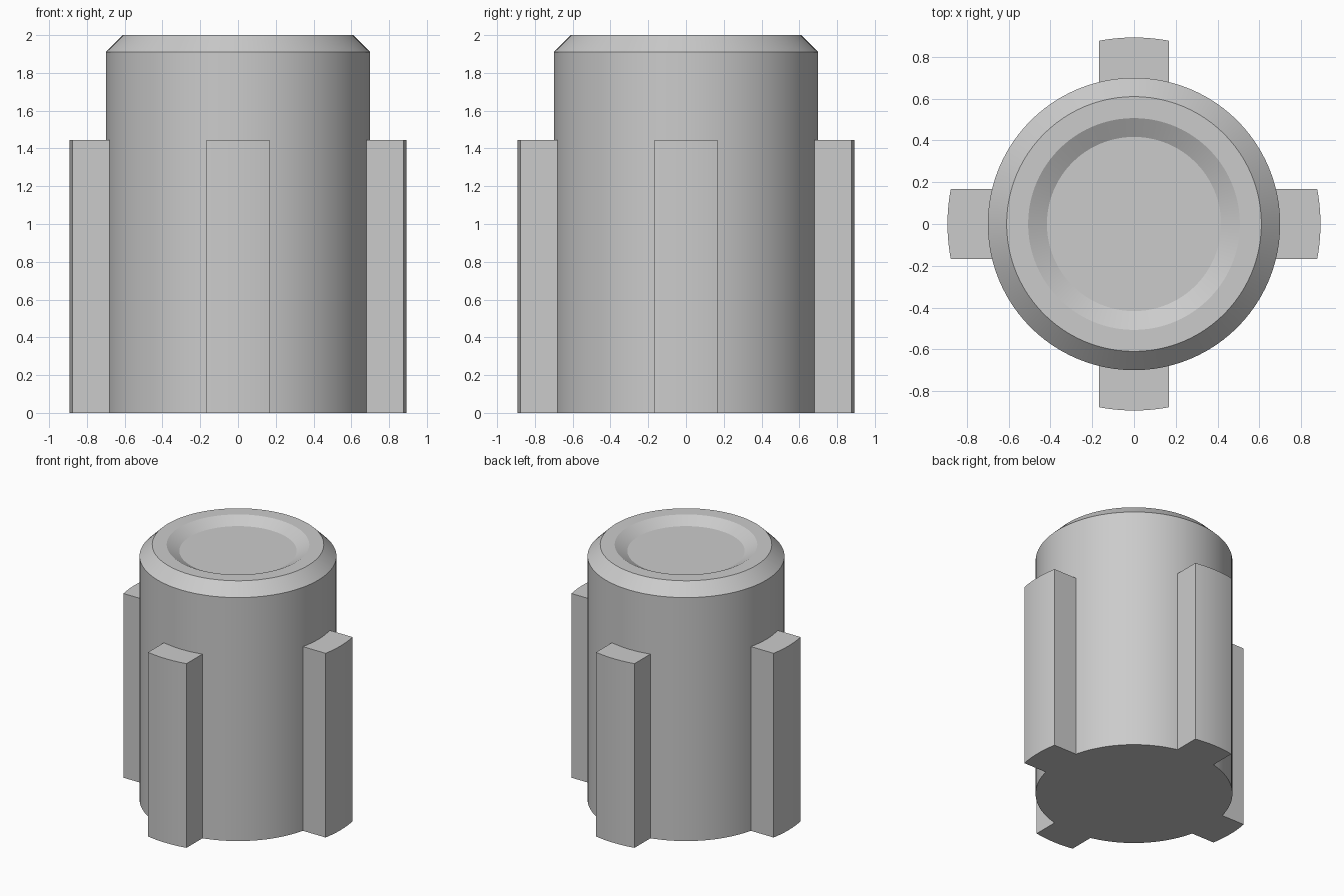
import bpy, bmesh, math

if "Cube" in bpy.data.objects:
    bpy.data.objects.remove(bpy.data.objects["Cube"], do_unlink=True)

GREY = (0.6, 0.6, 0.6, 1)
mat = bpy.data.materials.new("plain_grey")
mat.use_nodes = True
mat.diffuse_color = GREY
mat.node_tree.nodes["Principled BSDF"].inputs["Base Color"].default_value = GREY

SIDES = 96
BODY_R, FIN_R, FIN_HALF, FIN_TOP = 0.70, 0.893, 0.167, 1.445


def finish(bm, name):
    bmesh.ops.recalc_face_normals(bm, faces=bm.faces)
    mesh = bpy.data.meshes.new(name)
    bm.to_mesh(mesh)
    bm.free()
    mesh.materials.append(mat)
    obj = bpy.data.objects.new(name, mesh)
    bpy.context.collection.objects.link(obj)
    bpy.ops.object.select_all(action='DESELECT')
    obj.select_set(True)
    bpy.context.view_layer.objects.active = obj
    bpy.ops.object.shade_smooth_by_angle(angle=math.radians(25))
    return obj


# Round body: chamfered rim and a shallow dished recess on top
profile = [(BODY_R, 0), (BODY_R, 1.91), (0.61, 2.0), (0.507, 2.0), (0.417, 1.95)]
bm = bmesh.new()
rings = []
for r, z in profile:
    angles = [2 * math.pi * i / SIDES for i in range(SIDES)]
    rings.append([bm.verts.new((r * math.cos(a), r * math.sin(a), z)) for a in angles])
for low, high in zip(rings, rings[1:]):
    for i in range(SIDES):
        j = (i + 1) % SIDES
        bm.faces.new((low[i], low[j], high[j], high[i]))
bm.faces.new(rings[0][::-1])
bm.faces.new(rings[-1])
finish(bm, "body")


# Keying fins: parallel sides, curved outer face, inner face following the body
def arc(radius, steps=10):
    half = math.asin(FIN_HALF / radius)
    angles = [half * (2 * i / steps - 1) for i in range(steps + 1)]
    return [(radius * math.cos(a), radius * math.sin(a)) for a in angles]


def add_fin(name, turn):
    c, s = math.cos(turn), math.sin(turn)
    outline = arc(FIN_R) + arc(BODY_R - 0.005)[::-1]
    bm = bmesh.new()
    base = bm.faces.new([bm.verts.new((x * c - y * s, x * s + y * c, 0)) for x, y in outline])
    top = bmesh.ops.extrude_face_region(bm, geom=[base], use_keep_orig=True)
    moved = [v for v in top["geom"] if isinstance(v, bmesh.types.BMVert)]
    bmesh.ops.translate(bm, verts=moved, vec=(0, 0, FIN_TOP))
    finish(bm, name)


for k, side in enumerate(("left", "back", "right", "front")):
    add_fin(side + "_fin", k * math.pi / 2)
